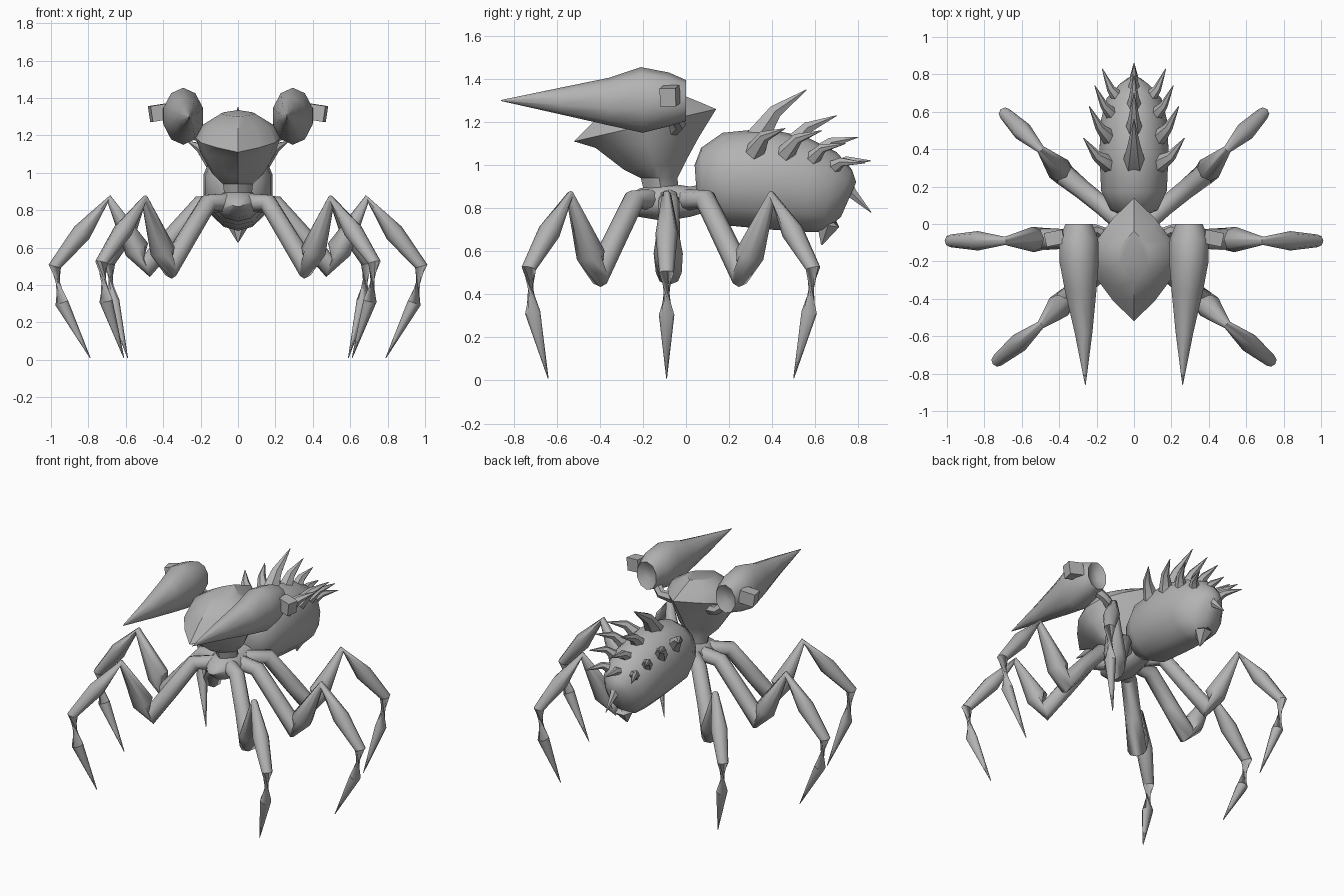
import bpy, bmesh, math
from mathutils import Vector, Matrix

if "Cube" in bpy.data.objects:
    bpy.data.objects.remove(bpy.data.objects["Cube"])

GREY = (0.45, 0.45, 0.45, 1)
shell = bpy.data.materials.new("shell grey")
shell.use_nodes = True
shell.diffuse_color = GREY
shell.node_tree.nodes["Principled BSDF"].inputs["Base Color"].default_value = GREY


def skin(name, rings, angle=50):
    """Join equal rings of points into a closed, smooth-shaded surface."""
    bm = bmesh.new()
    loops = [[bm.verts.new(p) for p in ring] for ring in rings]
    n = len(loops[0])
    for a, b in zip(loops, loops[1:]):
        for i in range(n):
            j = (i + 1) % n
            bm.faces.new((a[i], a[j], b[j], b[i]))
    bm.faces.new(loops[0])
    bm.faces.new(loops[-1][::-1])
    bmesh.ops.recalc_face_normals(bm, faces=bm.faces)
    mesh = bpy.data.meshes.new(name)
    bm.to_mesh(mesh)
    bm.free()
    obj = bpy.data.objects.new(name, mesh)
    bpy.context.collection.objects.link(obj)
    mesh.materials.append(shell)
    bpy.ops.object.select_all(action='DESELECT')
    obj.select_set(True)
    bpy.context.view_layer.objects.active = obj
    bpy.ops.object.shade_smooth_by_angle(angle=math.radians(angle))
    return obj


def slice_ring(ay, az, by, bz, half, x=0, n=12, pointed=False):
    """Cross-section spanning two points of the side profile."""
    a, b = Vector((x, ay, az)), Vector((x, by, bz))
    pts = []
    for i in range(n):
        t = math.tau * i / n
        along = math.cos(t)
        if pointed:
            along = 1 - 2 * (t if t <= math.pi else math.tau - t) / math.pi
        p = (a + b) / 2 + (a - b) / 2 * along
        p.x += half * math.sin(t)
        pts.append(p)
    return pts


def tube(name, path, radii, n=8, angle=50):
    pts = [Vector(p) for p in path]
    rings = []
    for i, (p, r) in enumerate(zip(pts, radii)):
        d = pts[min(i + 1, len(pts) - 1)] - pts[max(i - 1, 0)]
        side = d.cross(Vector((0, 0, 1)))
        side = side.normalized() if side.length > 1e-4 else Vector((1, 0, 0))
        up = side.cross(d).normalized()
        rings.append([p + r * (side * math.cos(math.tau * k / n) + up * math.sin(math.tau * k / n))
                      for k in range(n)])
    return skin(name, rings, angle)


# Head: wedge with a pointed snout and raised back corner
head = [(-.19, .86, -.03, .86, .07), (-.21, .94, -.04, .94, .08), (-.29, .98, 0, 1.02, .14),
        (-.42, 1.08, .06, 1.13, .20), (-.52, 1.11, .14, 1.26, .225),
        (-.42, 1.21, .07, 1.29, .20), (-.30, 1.30, -.04, 1.335, .09)]
skin("head", [slice_ring(*r, pointed=True) for r in head], 35)

# Thorax: low hub carrying the legs, narrowing to the waist
thorax = [(-.29, .82, -.28, .84, .03), (-.22, .76, -.22, .89, .09), (-.10, .74, -.11, .92, .12),
          (.02, .76, .02, .90, .09), (.12, .79, .12, .92, .07)]
skin("thorax", [slice_ring(*r, n=10) for r in thorax])

# Abdomen with a downturned stinger at the rear
abdomen = [(.05, .86, .04, 1.0, .06), (.08, .78, .07, 1.08, .13), (.19, .72, .17, 1.15, .18),
           (.40, .70, .37, 1.17, .19), (.56, .69, .56, 1.13, .18), (.63, .69, .70, 1.06, .15),
           (.65, .70, .77, .98, .10), (.72, .76, .79, .92, .05)]
skin("abdomen", [slice_ring(*r, n=14) for r in abdomen])
tube("stinger", [(0, .66, .82), (0, .66, .72), (0, .63, .63)], [.09, .06, .004], 6)

# Curved spines along the back: base, tip and base radius
spines = [((0, .32, 1.11), (0, .56, 1.35), .065), ((0, .48, 1.08), (0, .70, 1.23), .055),
          ((0, .60, 1.04), (0, .80, 1.13), .05), ((0, .69, .98), (0, .86, 1.02), .045),
          ((0, .73, .92), (0, .86, .78), .05)]
for s in (-1, 1):
    spines += [((s * .13, .32, 1.06), (s * .27, .46, 1.17), .05),
               ((s * .13, .46, 1.05), (s * .24, .63, 1.16), .045),
               ((s * .11, .58, 1.02), (s * .21, .74, 1.10), .04),
               ((s * .08, .67, .98), (s * .17, .83, 1.01), .04)]
for base, tip, r in spines:
    a, b = Vector(base), Vector(tip)
    bend = (a + b) / 2 + Vector((0, -.025, .02))
    tube("spine", [a, bend, b], [r, r * .55, .002], 6)

# Leg joints: hip, shoulder, low joint, knee, ankle, foot
legs = {"front_leg": [(.06, -.17, .84), (.16, -.24, .84), (.37, -.41, .49),
                      (.50, -.54, .86), (.73, -.73, .52), (.61, -.64, .01)],
        "middle_leg": [(.06, -.08, .84), (.20, -.08, .83), (.49, -.08, .50),
                       (.69, -.09, .86), (.98, -.09, .50), (.79, -.09, .01)],
        "back_leg": [(.06, 0, .84), (.16, .09, .84), (.37, .26, .49),
                     (.50, .40, .86), (.69, .59, .52), (.59, .50, .01)]}
for s in (-1, 1):
    for name, joints in legs.items():
        hip, shoulder, low, knee, ankle, foot = [Vector((s * x, y, z)) for x, y, z in joints]
        out = Vector((ankle.x - foot.x, ankle.y - foot.y, 0)) * .2
        path = [hip, shoulder, shoulder.lerp(low, .55), low, low.lerp(knee, .25), knee,
                knee.lerp(ankle, .5), ankle, ankle.lerp(foot, .4) + out, foot]
        tube(name, path, [.05, .05, .052, .06, .068, .022, .052, .034, .036, .002])

# Side pods: long spikes with rounded rears, brackets and square studs
pod = [(-.86, 1.298, -.86, 1.302, .002, .26), (-.58, 1.235, -.58, 1.36, .05, .27),
       (-.36, 1.185, -.36, 1.405, .088, .285), (-.20, 1.15, -.21, 1.455, .11, .293),
       (-.08, 1.18, -.08, 1.43, .11, .296), (0, 1.205, 0, 1.395, .075, .295),
       (-.03, 1.27, -.03, 1.34, .03, .295)]
for s in (-1, 1):
    skin("side_pod", [slice_ring(*r[:5], x=s * r[5], n=10) for r in pod])
    tube("pod_bracket", [(s * .14, -.06, 1.17), (s * .21, -.03, 1.19), (s * .27, -.06, 1.25)],
         [.035, .03, .035], 6)
    bm = bmesh.new()
    place = (Matrix.Translation((s * .42, -.075, 1.322)) @ Matrix.Rotation(s * -.2, 4, 'Z')
             @ Matrix.Rotation(s * .15, 4, 'Y') @ Matrix.Diagonal((.10, .075, .085, 1)))
    bmesh.ops.create_cube(bm, size=1, matrix=place)
    mesh = bpy.data.meshes.new("pod_stud")
    bm.to_mesh(mesh)
    bm.free()
    mesh.materials.append(shell)
    bpy.context.collection.objects.link(bpy.data.objects.new("pod_stud", mesh))
